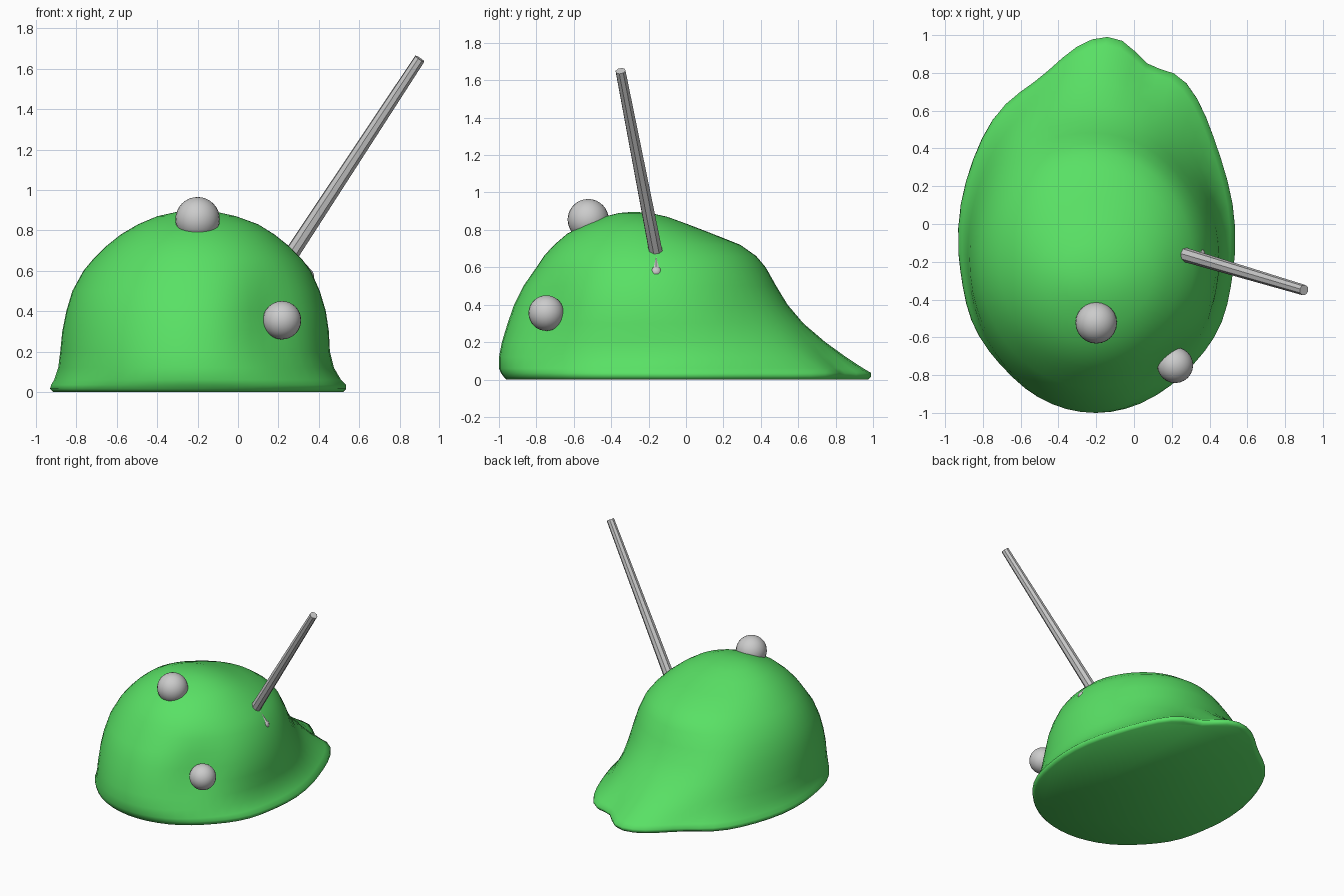
import bpy, bmesh, math
from mathutils import Vector

if "Cube" in bpy.data.objects:
    bpy.data.objects.remove(bpy.data.objects["Cube"])


def finish(name, bm, mat=None, angle=40):
    bmesh.ops.recalc_face_normals(bm, faces=bm.faces)
    me = bpy.data.meshes.new(name)
    bm.to_mesh(me)
    bm.free()
    ob = bpy.data.objects.new(name, me)
    bpy.context.collection.objects.link(ob)
    if mat:
        me.materials.append(mat)
    for o in bpy.context.selected_objects:
        o.select_set(False)
    ob.select_set(True)
    bpy.context.view_layer.objects.active = ob
    bpy.ops.object.shade_smooth_by_angle(angle=math.radians(angle))
    return ob


def bump(v, centre, width):
    return math.exp(-((v - centre) / width) ** 2)


green = bpy.data.materials.new("slime_green")
green.diffuse_color = (0.1, 0.75, 0.13, 1)
green.use_nodes = True
green.node_tree.nodes["Principled BSDF"].inputs["Base Color"].default_value = green.diffuse_color

# Blob body: stacked outlines (z, left, right, front, back, y of widest point)
rows = [
    (0.00, -.915, .52, -.96, .985, -.15),
    (0.015, -.93, .535, -.975, 1.0, -.15),
    (0.035, -.925, .535, -.99, 1.0, -.15),
    (0.06, -.91, .51, -1.0, .955, -.15),
    (0.12, -.89, .475, -1.0, .86, -.16),
    (0.20, -.88, .455, -.985, .745, -.18),
    (0.30, -.87, .45, -.955, .625, -.19),
    (0.40, -.85, .435, -.92, .54, -.2),
    (0.50, -.82, .405, -.87, .48, -.2),
    (0.60, -.765, .36, -.80, .425, -.2),
    (0.66, -.715, .315, -.76, .375, -.21),
    (0.72, -.655, .255, -.705, .29, -.22),
    (0.78, -.58, .18, -.635, .14, -.24),
    (0.83, -.495, .10, -.54, .01, -.26),
    (0.87, -.40, -.01, -.44, -.10, -.27),
    (0.89, -.31, -.10, -.36, -.19, -.28),
]
N = 56
bm = bmesh.new()
rings = []
for z, xl, xr, yf, yb, yc in rows:
    cx, rx = (xl + xr) / 2, (xr - xl) / 2
    low = max(0, 1 - z * 4)
    ring = []
    for i in range(N):
        a = math.tau * i / N
        c, s = math.cos(a), math.sin(a)
        ry = yb - yc if s > 0 else yc - yf
        d = 1
        d -= 0.03 * bump(a, 0.75, .35) * bump(z, .3, .18)      # hollow flank
        d -= 0.085 * bump(a, 5.37, .33) * bump(z, .37, .2)     # eye socket
        d += 0.05 * bump(a, 2.2, .4) * bump(z, .4, .22)        # full rear flank
        d -= low * 0.09 * (bump(a, 1.22, .2) + bump(a, 2.1, .32))  # pointed tail
        d += low * 0.009 * math.sin(9 * a) * c * c             # uneven skirt
        x = cx + rx * c * d + 0.06 * max(s, 0) ** 4 * max(0, 1 - z * 3)
        ring.append(bm.verts.new((x, yc + ry * s * d, z)))
    rings.append(ring)
for lo, hi in zip(rings, rings[1:]):
    for i in range(N):
        j = (i + 1) % N
        bm.faces.new((lo[i], lo[j], hi[j], hi[i]))
bm.faces.new(rings[0][::-1])
top = bm.verts.new((-.2, -.28, .897))
for i in range(N):
    bm.faces.new((rings[-1][i], rings[-1][(i + 1) % N], top))
finish("slime_body", bm, green, 70)

# Two ball eyes
for name, pos, r in (("upper_eye", (-.2, -.523, .855), .11),
                     ("lower_eye", (.218, -.747, .355), .095)):
    bm = bmesh.new()
    bmesh.ops.create_uvsphere(bm, u_segments=24, v_segments=16, radius=r)
    bmesh.ops.translate(bm, vec=pos, verts=bm.verts)
    finish(name, bm)


# Stick leaning out of the body, with a short peg at its foot
def rod(p, q, r1, r2, sides):
    p, q = Vector(p), Vector(q)
    bm = bmesh.new()
    bmesh.ops.create_cone(bm, cap_ends=True, segments=sides, radius1=r1,
                          radius2=r2, depth=(q - p).length)
    turn = (q - p).to_track_quat('Z', 'Y').to_matrix().to_4x4()
    turn.translation = (p + q) / 2
    bmesh.ops.transform(bm, matrix=turn, verts=bm.verts)
    return bm


finish("stick", rod((.26, -.16, .675), (.9, -.35, 1.65), .038, .028, 8), None, 30)
peg = rod((.26, -.16, .68), (.345, -.16, .575), .026, .032, 8)
ball = bmesh.ops.create_uvsphere(peg, u_segments=10, v_segments=8, radius=.033)
bmesh.ops.translate(peg, vec=(.345, -.16, .575), verts=ball["verts"])
finish("stick_peg", peg)
